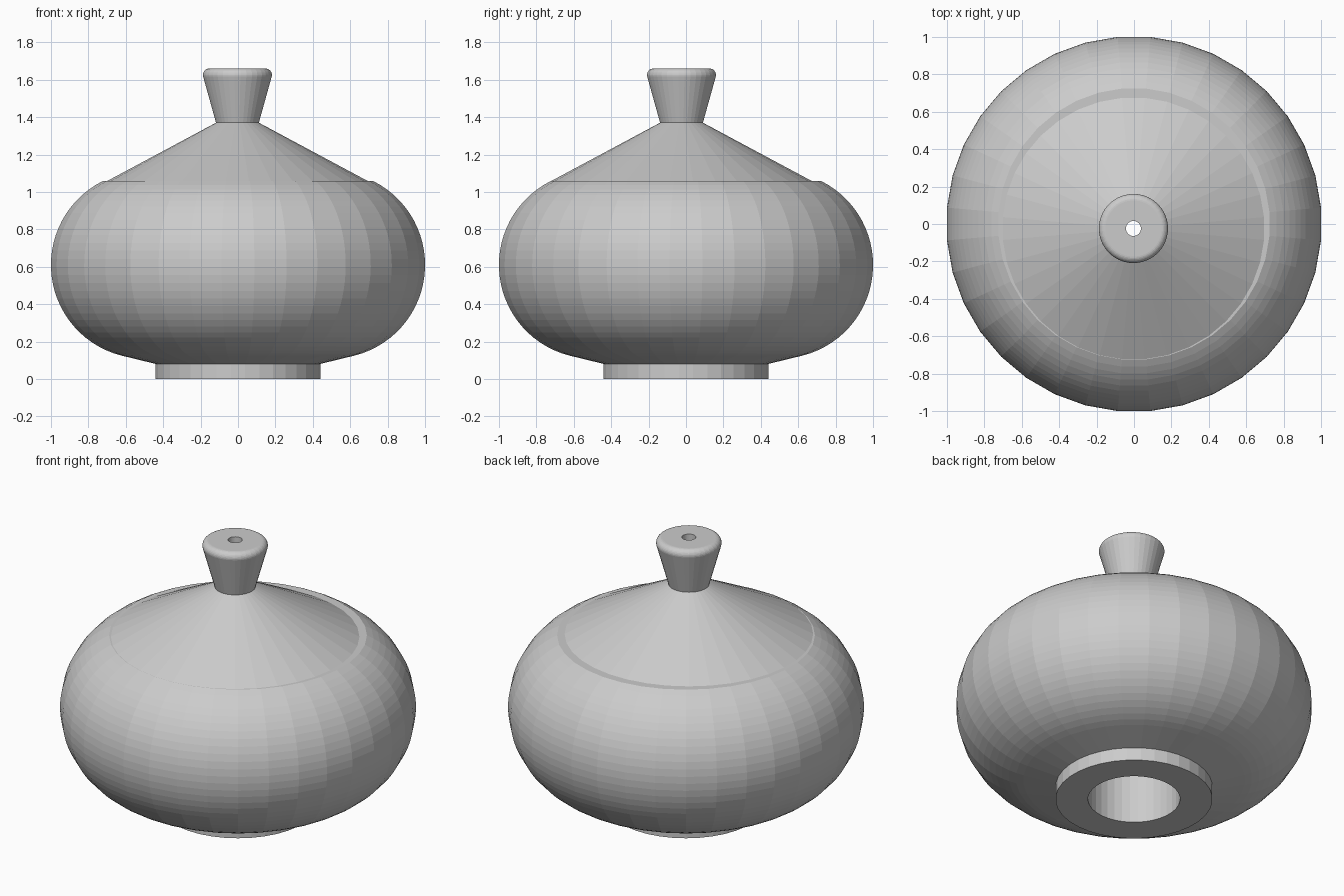
import bpy, bmesh, math

if "Cube" in bpy.data.objects:
    bpy.data.objects.remove(bpy.data.objects["Cube"])

grey = bpy.data.materials.new("plain_grey")
grey.use_nodes = True
colour = (0.6, 0.6, 0.6, 1)
grey.diffuse_color = colour
grey.node_tree.nodes["Principled BSDF"].inputs["Base Color"].default_value = colour


def lathe(name, profile, sides, centre=(0, 0), turn=0.0):
    """Revolve a closed (radius, height) profile into a solid ring."""
    bm = bmesh.new()
    rings = []
    for i in range(sides):
        a = 2 * math.pi * i / sides + turn
        rings.append([bm.verts.new((r * math.cos(a), r * math.sin(a), z)) for r, z in profile])
    n = len(profile)
    for i, ring in enumerate(rings):
        after = rings[(i + 1) % sides]
        for j in range(n):
            k = (j + 1) % n
            bm.faces.new((ring[j], after[j], after[k], ring[k]))
    bmesh.ops.recalc_face_normals(bm, faces=bm.faces)
    mesh = bpy.data.meshes.new(name)
    bm.to_mesh(mesh)
    bm.free()
    mesh.materials.append(grey)
    obj = bpy.data.objects.new(name, mesh)
    obj.location = (centre[0], centre[1], 0)
    bpy.context.collection.objects.link(obj)
    return obj


def arc(cr, cz, radius, start, end, steps):
    """Points on a circular arc in the profile plane, angles in degrees."""
    angles = [math.radians(start + (end - start) * i / steps) for i in range(steps + 1)]
    return [(cr + radius * math.cos(a), cz + radius * math.sin(a)) for a in angles]


SIDES = 36
HALF = math.pi / SIDES
LID = (-0.003, -0.024)

# Squashed round body with a central bore
belly = arc(0.504, 0.61, 0.5, -76, 63.5, 28)
lathe("body", [(0.26, 0.08), (0.44, 0.08)] + belly + [(0.26, 1.057)], SIDES, turn=HALF)

# Foot ring
lathe("foot_ring", [(0.26, 0), (0.443, 0), (0.443, 0.08), (0.26, 0.08)], SIDES, turn=HALF)

# Conical lid, slightly off centre, with a narrow channel
lathe("lid", [(0.04, 1.05), (0.715, 1.05), (0.115, 1.37), (0.04, 1.37)], SIDES, LID, HALF)

# Flared knob with a rounded rim
rim = arc(0.15, 1.625, 0.035, -12, 90, 8)
knob = lathe("knob", [(0.04, 1.37), (0.115, 1.37)] + rim + [(0.04, 1.66)], SIDES, LID, HALF)
